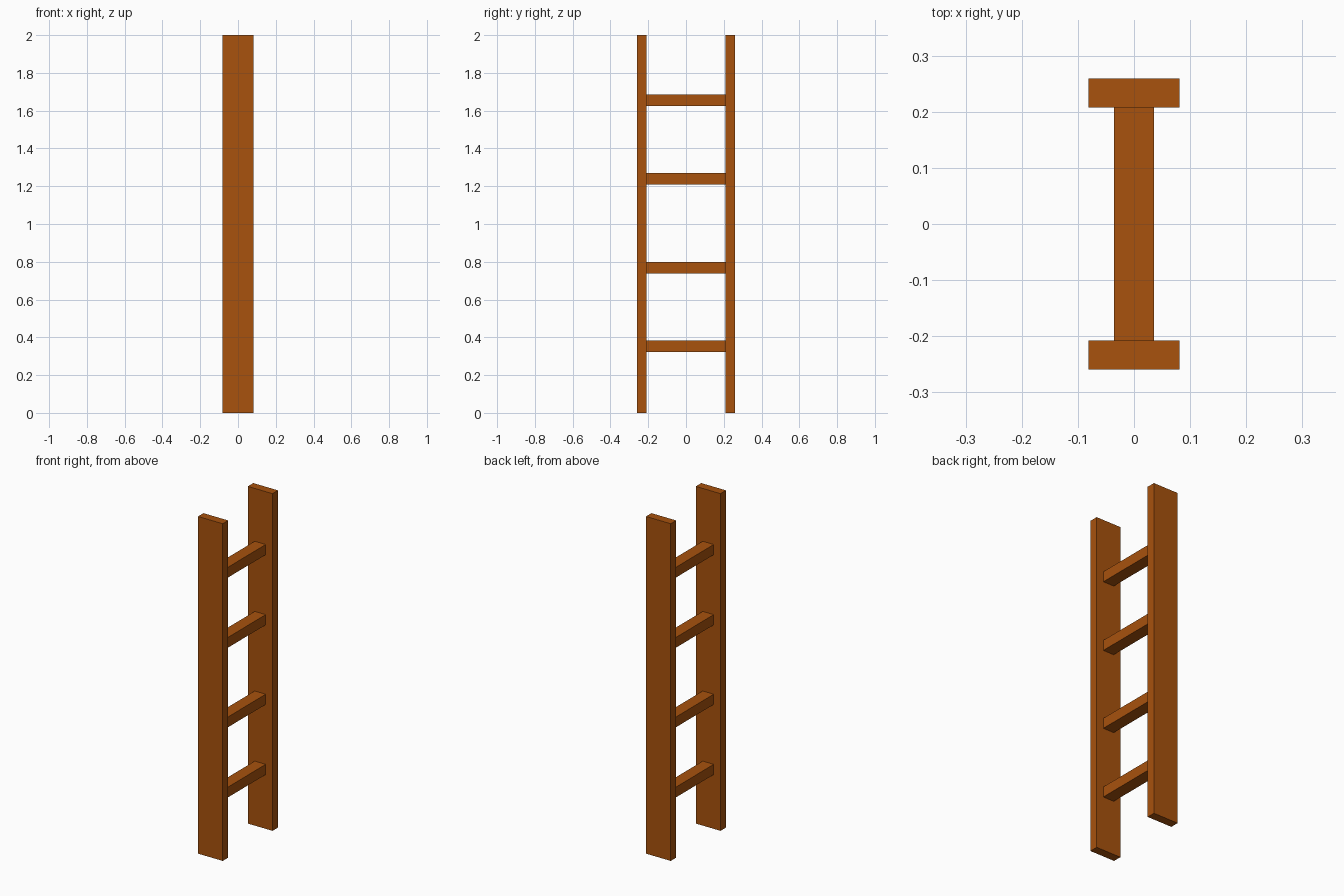
import bpy

if "Cube" in bpy.data.objects:
    bpy.data.objects.remove(bpy.data.objects["Cube"])

wood = bpy.data.materials.new("brown_wood")
wood.diffuse_color = (0.392, 0.084, 0.004, 1.0)
wood.use_nodes = True
wood.node_tree.nodes["Principled BSDF"].inputs["Base Color"].default_value = wood.diffuse_color


def box(name, center, size):
    """Add a wooden box with the given centre and full dimensions."""
    bpy.ops.mesh.primitive_cube_add(size=1, location=center)
    obj = bpy.context.object
    obj.name = name
    obj.scale = size
    bpy.ops.object.transform_apply(location=False, rotation=False, scale=True)
    obj.data.materials.append(wood)
    return obj


# Two upright side rails
for name, side in (("front_rail", -1), ("back_rail", 1)):
    box(name, (0, side * 0.2335, 1.0), (0.162, 0.051, 2.0))

# Four rungs between the rails
for i, z in enumerate((0.352, 0.768, 1.24, 1.656), start=1):
    box(f"rung_{i}", (0, 0, z), (0.072, 0.418, 0.061))
